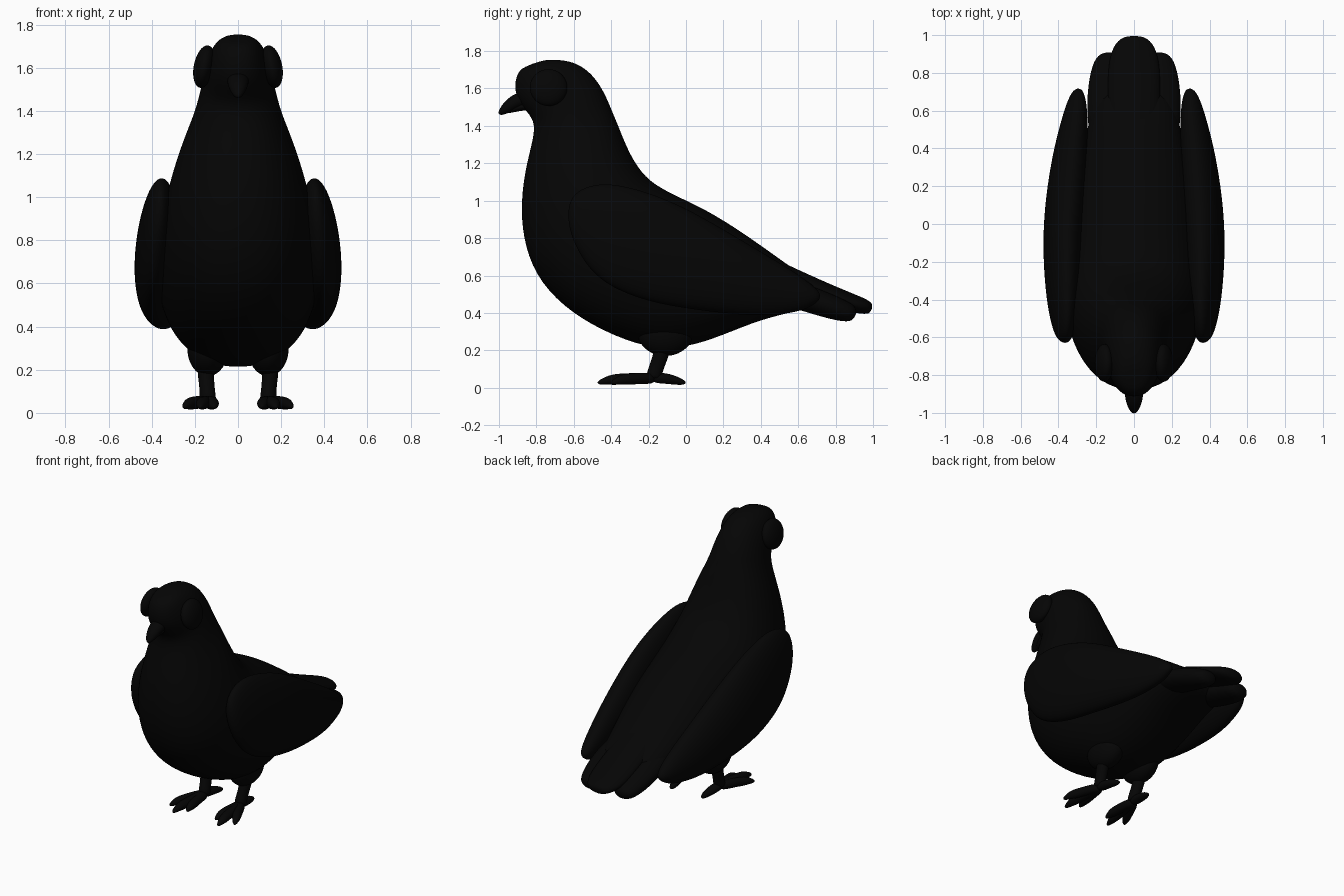
import bpy, bmesh, math
from mathutils import Vector

black = bpy.data.materials.new("black")
black.diffuse_color = (0.0015, 0.0015, 0.0015, 1)


def finish(name, bm, levels):
    bmesh.ops.recalc_face_normals(bm, faces=bm.faces)
    for f in bm.faces:
        f.smooth = True
    me = bpy.data.meshes.new(name)
    bm.to_mesh(me)
    bm.free()
    me.materials.append(black)
    ob = bpy.data.objects.new(name, me)
    bpy.context.collection.objects.link(ob)
    if levels:
        ob.modifiers.new("smooth", 'SUBSURF').levels = levels
        ob.modifiers["smooth"].render_levels = levels
    return ob


def loft(name, rings, side=1, n=20, levels=2, power=1.0, lean=0.0):
    """Each ring: (top y, top z, bottom y, bottom z, centre x, half width)."""
    bm = bmesh.new()
    loops = []
    for ty, tz, by, bz, cx, w in rings:
        loop = []
        for i in range(n):
            a = 2 * math.pi * i / n
            c, s = math.cos(a), math.sin(a)
            dz = s * (tz - bz) / 2
            x = side * (cx + w * math.copysign(abs(c) ** power, c) - lean * dz)
            loop.append(bm.verts.new((x, (ty + by) / 2 + s * (ty - by) / 2, (tz + bz) / 2 + dz)))
        loops.append(loop)
    for a, b in zip(loops, loops[1:]):
        for i in range(n):
            j = (i + 1) % n
            bm.faces.new((a[i], a[j], b[j], b[i]))
    bm.faces.new(loops[0])
    bm.faces.new(loops[-1])
    return finish(name, bm, levels)


def tube(name, path, side=1, n=12):
    """Path points: (x, y, z, half width, half thickness)."""
    rings = []
    for i, (x, y, z, w, h) in enumerate(path):
        p, q = path[max(i - 1, 0)], path[min(i + 1, len(path) - 1)]
        d = Vector((q[1] - p[1], q[2] - p[2])).normalized()
        u = Vector((-d.y, d.x)) * h
        rings.append((y + u.x, z + u.y, y - u.x, z - u.y, x, w))
    return loft(name, rings, side, n)


def ball(name, loc, size, rot=(0, 0, 0)):
    bm = bmesh.new()
    bmesh.ops.create_uvsphere(bm, u_segments=32, v_segments=20, radius=1)
    ob = finish(name, bm, 0)
    ob.location, ob.scale, ob.rotation_euler = loc, size, rot


# Body, neck and head in one sweep from rump to forehead
body = [(.72, .555, .70, .45, .17), (.62, .605, .58, .405, .225), (.5, .69, .4, .365, .26),
        (.3, .835, .2, .28, .315), (.1, .96, 0, .21, .35), (-.08, 1.04, -.2, .205, .375),
        (-.2, 1.11, -.45, .3, .385), (-.27, 1.2, -.66, .43, .365), (-.32, 1.3, -.81, .6, .335),
        (-.355, 1.39, -.875, .8, .295), (-.385, 1.46, -.885, 1.0, .25), (-.41, 1.52, -.855, 1.2, .205),
        (-.435, 1.575, -.80, 1.39, .176), (-.47, 1.635, -.835, 1.46, .162),
        (-.52, 1.695, -.895, 1.52, .15), (-.6, 1.745, -.92, 1.6, .125),
        (-.71, 1.757, -.905, 1.68, .09), (-.77, 1.75, -.87, 1.715, .045)]
loft("body", [(a, b, c, d, 0, w) for a, b, c, d, w in body], n=28, power=.88)

# Beak with a short lower half
tube("upper_beak", [(0, -.84, 1.55, .05, .04), (0, -.90, 1.537, .053, .042),
                    (0, -.95, 1.505, .042, .036), (0, -.985, 1.475, .025, .02),
                    (0, -1.0, 1.463, .008, .008)])
tube("lower_beak", [(0, -.82, 1.51, .045, .025), (0, -.90, 1.503, .04, .025),
                    (0, -.965, 1.472, .012, .01)])

# Tail: middle feather over two side feathers
tube("middle_tail_feather", [(0, .25, .76, .08, .04), (0, .45, .64, .125, .055),
                             (0, .7, .525, .145, .055), (0, .88, .455, .135, .05),
                             (0, .96, .432, .10, .042), (0, .995, .422, .05, .025)], n=20)

wing = [(-.63, .97, .88, .365, .015), (-.6, 1.04, .77, .37, .045), (-.52, 1.085, .63, .37, .07),
        (-.4, 1.1, .53, .373, .09), (-.2, 1.05, .455, .375, .105), (0, .965, .42, .372, .108),
        (.2, .85, .395, .355, .105), (.4, .73, .38, .335, .09), (.55, .64, .395, .315, .07),
        (.65, .57, .42, .303, .052), (.72, .51, .47, .295, .022)]
toes = {"inner_toe": (.11, -.41), "middle_toe": (.175, -.475), "outer_toe": (.25, -.40)}

for side, label in ((1, "left"), (-1, "right")):
    tube(label + "_tail_feather", [(.11, .35, .57, .10, .07), (.14, .55, .51, .115, .075),
                                   (.145, .72, .452, .103, .07), (.135, .84, .41, .09, .06),
                                   (.125, .91, .39, .06, .04)], side, 16)
    loft(label + "_wing", [(y, t, y, b, x, w) for y, t, b, x, w in wing], side, lean=.07)
    ball(label + "_eye", (side * .157, -.735, 1.605), (.048, .1, .1), (0, side * -.2, 0))
    ball(label + "_thigh", (side * .14, -.11, .30), (.095, .15, .13))
    # Leg and toes
    tube(label + "_leg", [(.15, -.11, .27, .045, .05), (.15, -.135, .17, .038, .042),
                          (.14, -.165, .09, .036, .04), (.14, -.175, .045, .045, .045)], side)
    for toe, (x, y) in toes.items():
        def mix(t, z, w, h):
            return (.14 + (x - .14) * t, -.16 + (y + .16) * t, z, w, h)
        tube(label + "_" + toe, [mix(0, .05, .035, .032), mix(.35, .05, .034, .03),
                                 mix(.7, .045, .034, .032), mix(.85, .038, .025, .022),
                                 mix(1, .025, .009, .009)], side)
    tube(label + "_hind_toe", [(.14, -.19, .055, .035, .03), (.135, -.1, .05, .034, .03),
                               (.125, -.04, .035, .028, .022), (.12, 0, .025, .01, .009)], side)
